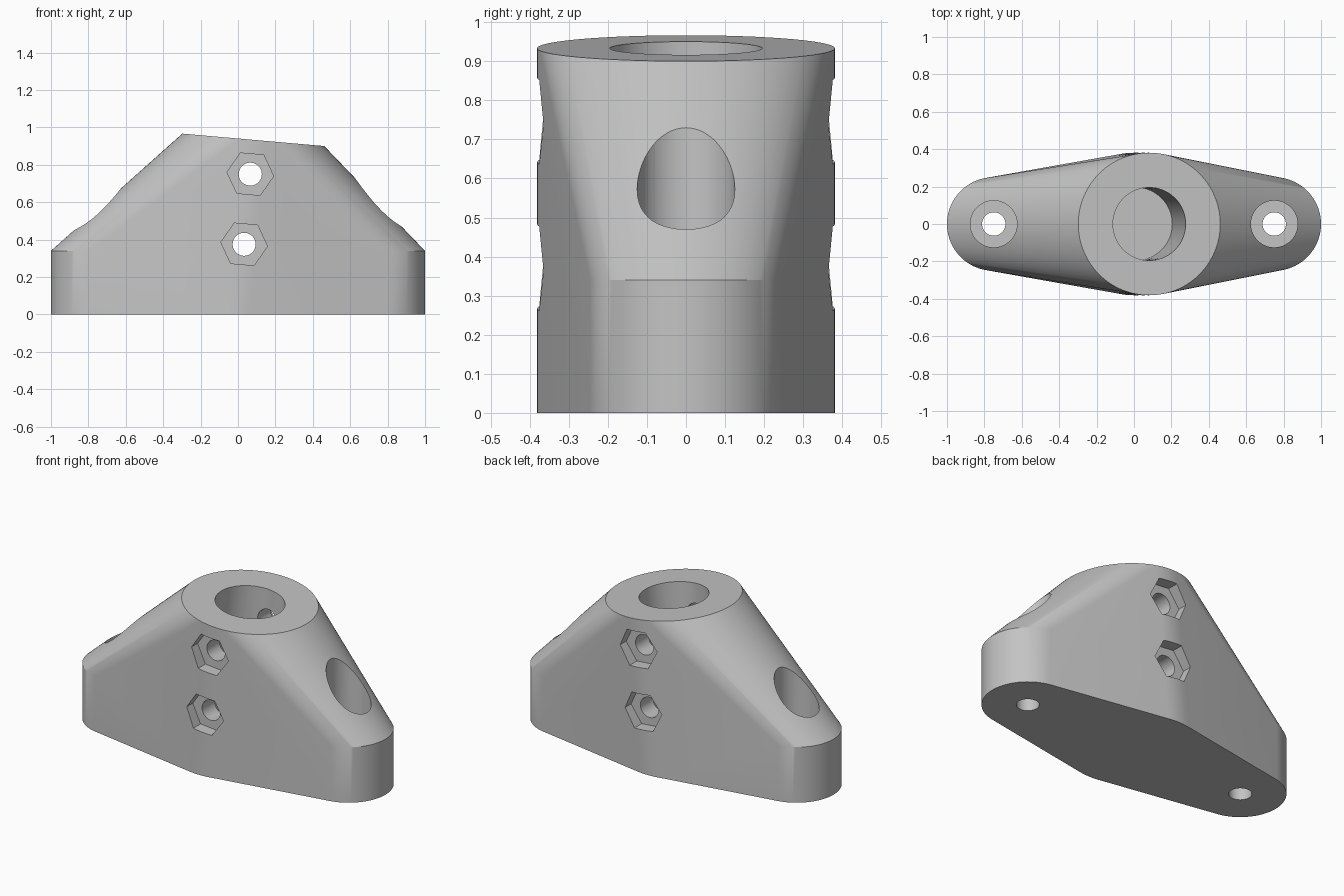
import bpy, bmesh
from math import radians, sin, cos, tan, pi
from mathutils import Matrix, Vector

if "Cube" in bpy.data.objects:
    bpy.data.objects.remove(bpy.data.objects["Cube"], do_unlink=True)

TILT = radians(5)
AXIS = Vector((sin(TILT), 0, cos(TILT)))
LEAN = Matrix.Rotation(TILT, 4, "Y")
SEGMENTS = 96
SOCKET_RADIUS, SOCKET_LENGTH = 0.381, 0.937
FOOT_X, FOOT_RADIUS, FOOT_HEIGHT = 0.75, 0.25, 0.34

grey = bpy.data.materials.new("plain grey")
grey.use_nodes = True
colour = (0.55, 0.55, 0.55, 1)
grey.diffuse_color = colour
grey.node_tree.nodes["Principled BSDF"].inputs["Base Color"].default_value = colour


def make_object(name, bm):
    bmesh.ops.recalc_face_normals(bm, faces=bm.faces)
    mesh = bpy.data.meshes.new(name)
    bm.to_mesh(mesh)
    bm.free()
    mesh.materials.append(grey)
    obj = bpy.data.objects.new(name, mesh)
    bpy.context.collection.objects.link(obj)
    return obj


def cutter(name, radius, length, matrix, sides=64):
    bm = bmesh.new()
    bmesh.ops.create_cone(bm, cap_ends=True, segments=sides, radius1=radius,
                          radius2=radius, depth=length, matrix=matrix)
    obj = make_object(name, bm)
    obj.hide_render = True
    return obj


# Body: hull around two upright feet and the leaning socket
bm = bmesh.new()
for i in range(SEGMENTS):
    c, s = cos(2 * pi * i / SEGMENTS), sin(2 * pi * i / SEGMENTS)
    for side in (-1, 1):
        for z in (0, FOOT_HEIGHT):
            bm.verts.new((side * FOOT_X + FOOT_RADIUS * c, FOOT_RADIUS * s, z))
    bm.verts.new((SOCKET_RADIUS * c / cos(TILT), SOCKET_RADIUS * s, 0))
    bm.verts.new(LEAN @ Vector((SOCKET_RADIUS * c, SOCKET_RADIUS * s, SOCKET_LENGTH)))
bmesh.ops.convex_hull(bm, input=bm.verts)
bmesh.ops.delete(bm, geom=[v for v in bm.verts if not v.link_faces], context="VERTS")
bmesh.ops.dissolve_limit(bm, angle_limit=radians(0.05), verts=bm.verts, edges=bm.edges)
body = make_object("bracket_body", bm)

# Blind socket bore along the leaning axis
cutters = [cutter("socket_bore", 0.195, 1.0,
                  Matrix.Translation(AXIS * 0.62) @ LEAN)]

# Screw holes with deep counterbores in the feet
for side, label in ((1, "left"), (-1, "right")):
    cutters.append(cutter(label + "_counterbore", 0.125, 1.0,
                          Matrix.Translation((side * FOOT_X, 0, 0.625))))
    cutters.append(cutter(label + "_screw_hole", 0.0625, 1.0,
                          Matrix.Translation((side * FOOT_X, 0, 0))))

# Cross bolts with a hexagonal nut pocket on front and back
along_y = Matrix.Rotation(pi / 2, 4, "X")
corner_out = Matrix.Rotation(pi / 6, 4, "Z")
for label, height in (("lower", 0.375), ("upper", 0.75)):
    place = Matrix.Translation((height * tan(TILT), 0, height)) @ LEAN
    cutters.append(cutter(label + "_bolt_hole", 0.0615, 1.0, place @ along_y))
    for side, face in ((-1, "front"), (1, "back")):
        shift = Matrix.Translation((0, side * 0.407, 0))
        cutters.append(cutter(label + "_" + face + "_nut_pocket", 0.125, 0.2,
                              place @ shift @ along_y @ corner_out, 6))

# Cut everything out of the body
bpy.ops.object.select_all(action="DESELECT")
body.select_set(True)
bpy.context.view_layer.objects.active = body
for tool in cutters:
    mod = body.modifiers.new(tool.name, "BOOLEAN")
    mod.operation = "DIFFERENCE"
    mod.solver = "EXACT"
    mod.object = tool
    bpy.ops.object.modifier_apply(modifier=mod.name)
    bpy.data.objects.remove(tool, do_unlink=True)
bpy.ops.object.shade_smooth_by_angle(angle=radians(25))
